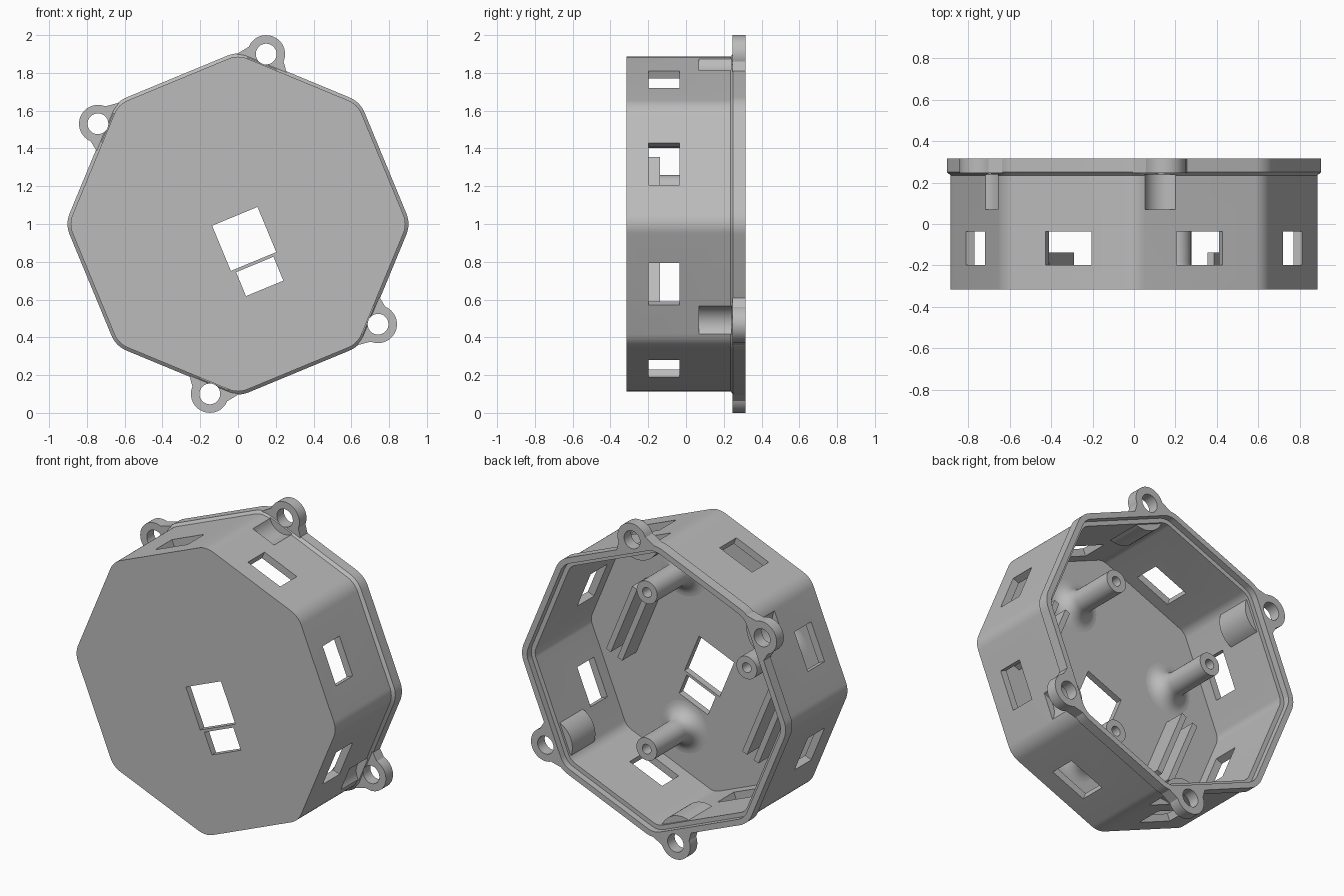
import bpy, bmesh
from math import sin, cos, pi, radians, sqrt
from mathutils import Matrix, Vector

cube = bpy.data.objects.get("Cube")
if cube:
    bpy.data.objects.remove(cube)

grey = bpy.data.materials.new("light_grey")
grey.use_nodes = True
COLOR = (0.5, 0.5, 0.5, 1)
grey.diffuse_color = COLOR
grey.node_tree.nodes["Principled BSDF"].inputs["Base Color"].default_value = COLOR

# The box is modelled with flat sides square to u and v, then tilted about the depth axis
TILT = radians(22.5)
FRAME = Matrix(((cos(TILT), -sin(TILT), 0, 0),
                (0, 0, 1, 0),
                (sin(TILT), cos(TILT), 0, 1),
                (0, 0, 0, 1)))
BACK = 0.315
SIDE = 0.828


def loft(name, rings):
    """Solid through outlines given as (list of (u, v), depth)."""
    bm = bmesh.new()
    loops = [[bm.verts.new(FRAME @ Vector((u, v, d))) for u, v in pts] for pts, d in rings]
    n = len(loops[0])
    for a, b in zip(loops, loops[1:]):
        for i in range(n):
            bm.faces.new((a[i], a[(i + 1) % n], b[(i + 1) % n], b[i]))
    bm.faces.new(loops[0][::-1])
    bm.faces.new(loops[-1])
    bmesh.ops.recalc_face_normals(bm, faces=bm.faces)
    mesh = bpy.data.meshes.new(name)
    bm.to_mesh(mesh)
    bm.free()
    mesh.materials.append(grey)
    obj = bpy.data.objects.new(name, mesh)
    bpy.context.collection.objects.link(obj)
    return obj


def circle(r, cu=0, cv=0, n=40):
    return [(cu + r * cos(2 * pi * i / n), cv + r * sin(2 * pi * i / n)) for i in range(n)]


def octagon(a, steps=8):
    """Octagon of apothem a with rounded corners that stay concentric."""
    r = 0.13 + a - SIDE
    reach = (a - r) / cos(pi / 8)
    pts = []
    for k in range(8):
        mid = pi / 8 + k * pi / 4
        for i in range(steps + 1):
            t = mid - pi / 8 + pi / 4 * i / steps
            pts.append((reach * cos(mid) + r * cos(t), reach * sin(mid) + r * sin(t)))
    return pts


def rect(u0, u1, v0, v1, angle=0):
    c, s = cos(angle), sin(angle)
    return [(u * c - v * s, u * s + v * c) for u, v in ((u0, v0), (u1, v0), (u1, v1), (u0, v1))]


def prism(name, pts, d0, d1):
    return loft(name, [(pts, d0), (pts, d1)])


def boolean(target, tool, operation):
    mod = target.modifiers.new("cut", "BOOLEAN")
    mod.operation = operation
    mod.solver = "EXACT"
    mod.object = tool
    bpy.context.view_layer.objects.active = target
    bpy.ops.object.modifier_apply(modifier=mod.name)
    bpy.data.objects.remove(tool)


# Outer shell with chamfered rim flange
shell = loft("box_shell", [(octagon(a), d) for a, d in
             ((SIDE, -BACK), (SIDE, 0.235), (0.845, 0.25), (0.845, BACK))])
# Hollow inside with stepped rim
cavity = loft("cavity", [(octagon(a), d) for a, d in
              ((0.783, -0.275), (0.783, 0.275), (0.81, 0.275), (0.81, 0.4))])

# Mounting ears, with a screw pocket and an inner boss beneath each
EAR_R = 0.1
ears = [(su * 0.482, sv * 0.774) for su in (1, -1) for sv in (1, -1)]
for u, v in ears:
    out = Vector((u, v)).angle_signed(Vector((1, 0)))
    diag = round((out - pi / 4) / (pi / 2)) * pi / 2 + pi / 4
    outline = [(EAR_R * cos(t), EAR_R * sin(t))
               for t in (-pi / 2 + pi * i / 24 for i in range(25))]
    outline += [(-0.06, 0.145), (-0.06, -0.145)]
    c, s = cos(diag), sin(diag)
    outline = [(u + p * c - q * s, v + p * s + q * c) for p, q in outline]
    boolean(shell, prism("ear", outline, 0.245, BACK), "UNION")
    boolean(cavity, prism("boss", circle(EAR_R + 0.045, u, v), 0.035, 0.26), "DIFFERENCE")
boolean(shell, cavity, "DIFFERENCE")
for u, v in ears:
    boolean(shell, prism("pocket", circle(EAR_R, u, v), 0.07, 0.24), "DIFFERENCE")
    boolean(shell, prism("ear_hole", circle(0.055, u, v), 0.2, 0.4), "DIFFERENCE")

# Window in each of the eight walls
for k in range(8):
    boolean(shell, prism("window", rect(0.7, 1, -0.12, 0.12, k * pi / 4), -0.198, -0.035), "DIFFERENCE")
# Two openings in the front panel
for u, v0, v1 in ((0.13, -0.215, 0.044), (0.107, -0.369, -0.232)):
    boolean(shell, prism("opening", rect(-u, u, v0, v1), -0.4, -0.2), "DIFFERENCE")
parts = [shell]

# Three hollow screw posts with flared feet
flare = [(0.16 - 0.09 * sin(t), -0.185 - 0.09 * cos(t))
         for t in (pi / 2 * (1 - i / 8) for i in range(9))]
profile = [(0.03, -0.15), (0.03, 0.09), (0.07, 0.09)] + flare + [(0.16, -0.285)]
for name, u, v in (("post_upper_a", 0.37, 0.358), ("post_upper_b", -0.37, 0.358),
                   ("post_lower", 0, -0.54)):
    parts.append(loft(name, [(circle(r, u, v), d) for r, d in profile]))

# Paired slot rails on each side of the front panel
for side, label in ((1, "left"), (-1, "right")):
    for place, u in (("inner", 0.445), ("outer", 0.53)):
        a, b = sorted((side * u, side * (u + 0.035)))
        parts.append(prism(f"{label}_{place}_rail", rect(a, b, -0.32, 0.15), -0.29, -0.138))

# Smooth shading with sharp edges kept
bpy.ops.object.select_all(action="DESELECT")
for obj in parts:
    obj.select_set(True)
bpy.context.view_layer.objects.active = shell
bpy.ops.object.shade_smooth_by_angle(angle=radians(25))
